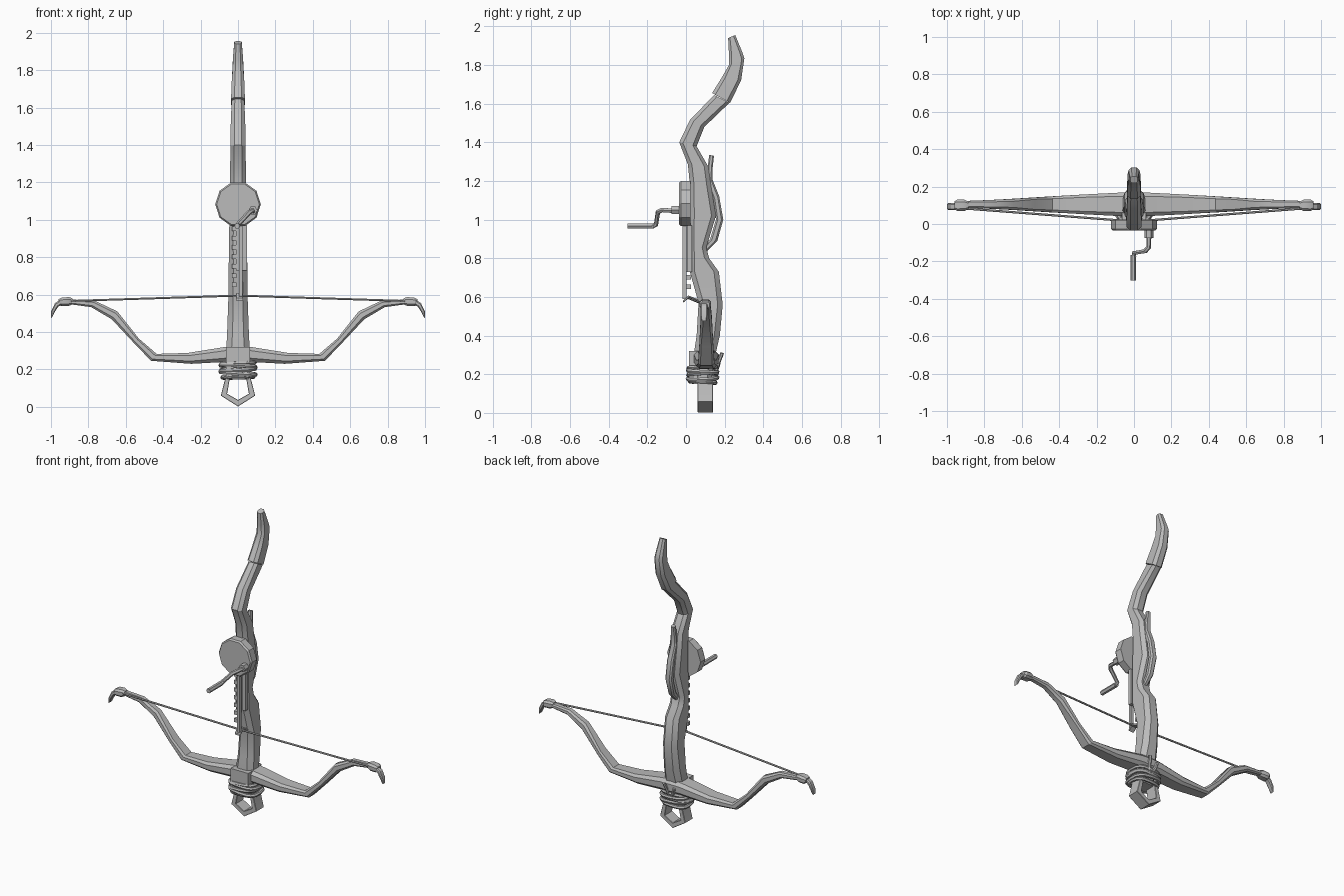
import bpy, bmesh, math
from mathutils import Vector, Matrix

grey = bpy.data.materials.new("plain grey")
grey.diffuse_color = (0.5, 0.5, 0.5, 1)


def finish(obj, angle=30):
    if not obj.data.materials:
        obj.data.materials.append(grey)
    bpy.ops.object.select_all(action='DESELECT')
    obj.select_set(True)
    bpy.context.view_layer.objects.active = obj
    bpy.ops.object.shade_smooth_by_angle(angle=math.radians(angle))
    return obj


def from_bmesh(name, bm, angle=30):
    bmesh.ops.recalc_face_normals(bm, faces=bm.faces)
    me = bpy.data.meshes.new(name)
    bm.to_mesh(me)
    bm.free()
    obj = bpy.data.objects.new(name, me)
    bpy.context.collection.objects.link(obj)
    return finish(obj, angle)


def loft(name, stations, side, cut=0.25, angle=30):
    """Skin chamfered sections; each station is (edge a, edge b, half width along side)."""
    bm = bmesh.new()
    side = Vector(side)
    rings = []
    for a, b, w in stations:
        a, b = Vector(a), Vector(b)
        c = min(cut * (b - a).length, cut * 2 * w)
        d = (b - a).normalized() * c
        s, t = side * w, side * (w - c)
        pts = [a + t, a + d + s, b - d + s, b + t, b - t, b - d - s, a + d - s, a - t]
        rings.append([bm.verts.new(p) for p in pts])
    for r, q in zip(rings, rings[1:]):
        for i in range(8):
            j = (i + 1) % 8
            bm.faces.new((r[i], r[j], q[j], q[i]))
    bm.faces.new(rings[0])
    bm.faces.new(rings[-1])
    return from_bmesh(name, bm, angle)


def tube(name, pts, radius, closed=False, res=1):
    cu = bpy.data.curves.new(name, 'CURVE')
    cu.dimensions = '3D'
    cu.bevel_depth = radius
    cu.bevel_resolution = res
    cu.use_fill_caps = True
    sp = cu.splines.new('POLY')
    sp.points.add(len(pts) - 1)
    for p, co in zip(sp.points, pts):
        p.co = (*co, 1)
    sp.use_cyclic_u = closed
    obj = bpy.data.objects.new(name, cu)
    bpy.context.collection.objects.link(obj)
    bpy.ops.object.select_all(action='DESELECT')
    obj.select_set(True)
    bpy.context.view_layer.objects.active = obj
    bpy.ops.object.convert(target='MESH')
    return finish(bpy.context.object, 50)


def boxes(name, ranges):
    bm = bmesh.new()
    for lo, hi in ranges:
        lo, hi = Vector(lo), Vector(hi)
        m = Matrix.Translation((lo + hi) / 2) @ Matrix.Diagonal((*(hi - lo), 1))
        bmesh.ops.create_cube(bm, size=1, matrix=m)
    return from_bmesh(name, bm)


def yz(rows):
    return [((0, a, b), (0, c, d), w) for a, b, c, d, w in rows]


# Stock: front edge y,z, back edge y,z, half width
loft("stock", yz([
    (0.04, 0.15, 0.13, 0.15, 0.060),
    (0.035, 0.27, 0.145, 0.27, 0.064),
    (0.055, 0.40, 0.175, 0.40, 0.058),
    (0.065, 0.57, 0.190, 0.56, 0.052),
    (0.02, 0.73, 0.170, 0.73, 0.050),
    (0.02, 0.81, 0.120, 0.80, 0.049),
    (0.02, 0.86, 0.105, 0.855, 0.048),
    (0.02, 1.03, 0.155, 1.02, 0.046),
    (0.02, 1.18, 0.130, 1.17, 0.044),
    (0.01, 1.285, 0.115, 1.275, 0.042),
    (-0.035, 1.40, 0.055, 1.38, 0.040),
    (0.02, 1.515, 0.095, 1.48, 0.039),
    (0.145, 1.645, 0.225, 1.605, 0.034)]), (1, 0, 0))

# Curved butt end with a small lip over the stock
loft("butt_end", yz([
    (0.135, 1.655, 0.228, 1.605, 0.037),
    (0.185, 1.735, 0.285, 1.72, 0.034),
    (0.222, 1.80, 0.302, 1.835, 0.029),
    (0.222, 1.86, 0.292, 1.865, 0.027),
    (0.218, 1.94, 0.255, 1.955, 0.020)]), (1, 0, 0))

# Clamp block in front of the limbs
boxes("clamp_block", [((-0.064, 0.015, 0.16), (0.064, 0.06, 0.32))])

for sx, label in ((-1, "left"), (1, "right")):
    # Limb: upper edge x,z, lower edge x,z, half depth
    rows = [(0.0, 0.325, 0.0, 0.235, 0.065), (0.07, 0.32, 0.07, 0.24, 0.063),
            (0.27, 0.288, 0.25, 0.23, 0.053), (0.435, 0.283, 0.465, 0.246, 0.042),
            (0.53, 0.365, 0.56, 0.345, 0.036), (0.645, 0.51, 0.675, 0.468, 0.029),
            (0.765, 0.567, 0.785, 0.533, 0.023), (0.91, 0.575, 0.91, 0.55, 0.018)]
    loft("limb_" + label, [((sx * a, 0.105, b), (sx * c, 0.105, d), w)
                           for a, b, c, d, w in rows], (0, 1, 0))
    # Nock block and hooked tip
    rows = [(0.885, 0.58, 0.89, 0.545, 0.02), (0.905, 0.587, 0.91, 0.538, 0.03),
            (0.945, 0.583, 0.945, 0.538, 0.03), (0.96, 0.575, 0.955, 0.545, 0.022)]
    loft("nock_" + label, [((sx * a, 0.1, b), (sx * c, 0.1, d), w)
                           for a, b, c, d, w in rows], (0, 1, 0))
    rows = [(0.945, 0.575, 0.94, 0.548, 0.018), (0.978, 0.555, 0.962, 0.535, 0.019),
            (0.999, 0.51, 0.978, 0.51, 0.018), (1.0, 0.475, 0.993, 0.48, 0.013)]
    loft("hook_" + label, [((sx * a, 0.093, b), (sx * c, 0.093, d), w)
                           for a, b, c, d, w in rows], (0, 1, 0))

# Bowstring drawn over the front of the stock
tube("bowstring", [(-0.93, 0.085, 0.565), (-0.02, 0.015, 0.594),
                   (0.02, 0.015, 0.594), (0.93, 0.085, 0.565)], 0.006)

# Foot stirrup: outer x,z and inner x,z, mirrored across the middle
half = [(0.066, 0.17, 0.042, 0.17), (0.070, 0.145, 0.045, 0.145),
        (0.092, 0.06, 0.058, 0.07)]
path = [(-a, b, -c, d) for a, b, c, d in half] + [(0, 0.002, 0, 0.037)] + half[::-1]
loft("stirrup", [((a, 0.1, b), (c, 0.1, d), 0.04) for a, b, c, d in path],
     (0, 1, 0), cut=0.08)

# Rope binding: tilted rounded loops and a loose end
for i, (z, tx, ty, g) in enumerate([(0.160, 0.03, -0.06, -0.008), (0.180, -0.08, 0.05, 0.002),
                                    (0.200, 0.06, 0.06, 0.0), (0.217, -0.05, -0.05, 0.002),
                                    (0.234, 0.04, 0.03, -0.002)]):
    pts = []
    for k in range(16):
        a = math.tau * k / 16
        c, s = math.cos(a), math.sin(a)
        x = math.copysign(abs(c) ** 0.65, c) * (0.092 + g)
        y = math.copysign(abs(s) ** 0.65, s) * (0.074 + g)
        pts.append((x, 0.086 + y, z + tx * x + ty * y))
    tube("rope_loop_%d" % (i + 1), pts, 0.0115, closed=True)
tube("rope_end_long", [(0.01, 0.15, 0.20), (0.02, 0.168, 0.26), (0.03, 0.187, 0.31)], 0.010)
tube("rope_end_short", [(0.0, 0.15, 0.20), (-0.025, 0.168, 0.25), (-0.035, 0.172, 0.285)], 0.010)

# Winding drum: ten-sided disc with a softened front rim
bm = bmesh.new()
rings = []
for y, r in ((0.022, 0.122), (-0.026, 0.122), (-0.036, 0.114)):
    rings.append([bm.verts.new((r * math.sin(math.tau * (k + 0.5) / 10), y,
                                1.083 + r * math.cos(math.tau * (k + 0.5) / 10)))
                  for k in range(10)])
for r, q in zip(rings, rings[1:]):
    for k in range(10):
        bm.faces.new((r[k], r[(k + 1) % 10], q[(k + 1) % 10], q[k]))
bm.faces.new(rings[0])
bm.faces.new(rings[-1])
from_bmesh("winding_drum", bm, 20)

# Crank with hub, bent arm and grip
tube("crank_hub", [(0.08, -0.03, 1.05), (0.08, -0.075, 1.05)], 0.024)
tube("crank_arm", [(0.08, -0.06, 1.045), (0.078, -0.125, 1.05), (0.06, -0.145, 1.04),
                   (0.0, -0.155, 0.975), (0.0, -0.175, 0.967)], 0.013)
tube("crank_grip", [(-0.004, -0.165, 0.967), (-0.004, -0.303, 0.967)], 0.0155)

# Toothed rack, slide bar and string catch
boxes("rack", [((-0.012, 0.0, 0.73), (0.008, 0.03, 0.97))] +
      [((-0.032, 0.002, 0.64 + 0.05 * i), (-0.008, 0.025, 0.664 + 0.05 * i)) for i in range(7)])
boxes("slide_bar", [((0.005, -0.018, 0.59), (0.024, 0.002, 0.99))])
boxes("rail_plate", [((0.024, 0.008, 0.73), (0.048, 0.03, 0.97))])
loft("string_catch", [((-0.012, -0.016, 0.575), (0.028, -0.016, 0.575), 0.006),
                      ((-0.012, 0.012, 0.60), (0.028, 0.012, 0.60), 0.008),
                      ((-0.012, 0.075, 0.575), (0.028, 0.075, 0.575), 0.008)], (0, 0, 1))

# Trigger lever along the back of the stock
loft("trigger_lever", yz([
    (0.085, 0.85, 0.108, 0.835, 0.014),
    (0.125, 0.90, 0.162, 0.89, 0.020),
    (0.155, 1.0, 0.193, 1.0, 0.022),
    (0.142, 1.10, 0.172, 1.12, 0.022),
    (0.108, 1.20, 0.136, 1.21, 0.020),
    (0.112, 1.27, 0.138, 1.27, 0.018),
    (0.120, 1.335, 0.145, 1.33, 0.014)]), (1, 0, 0))
